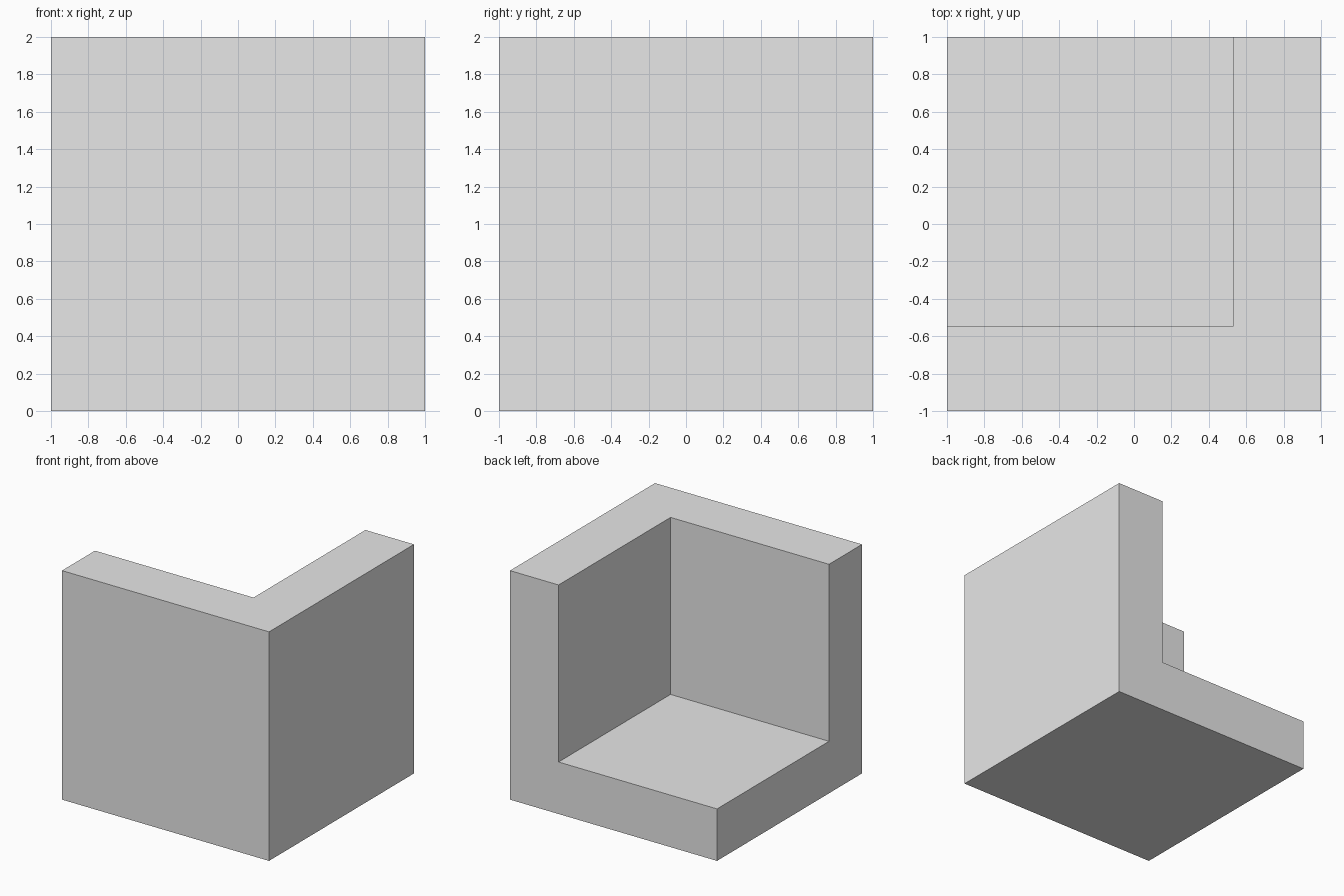
import bpy
from mathutils import Vector

default_cube = bpy.data.objects.get("Cube")
if default_cube:
    bpy.data.objects.remove(default_cube, do_unlink=True)

grey = bpy.data.materials.new("light_grey")
grey.use_nodes = True
grey.diffuse_color = (0.8, 0.8, 0.8, 1)
grey.node_tree.nodes["Principled BSDF"].inputs["Base Color"].default_value = grey.diffuse_color


def box(name, low, high):
    """Add a box spanning two opposite corners."""
    low, high = Vector(low), Vector(high)
    bpy.ops.mesh.primitive_cube_add(size=1, location=(low + high) / 2)
    obj = bpy.context.object
    obj.name = name
    obj.scale = high - low
    bpy.ops.object.transform_apply(location=True, rotation=False, scale=True)
    obj.data.materials.append(grey)
    return obj


# Solid block, to become a floor with a front wall and a left wall
corner_block = box("corner_block", (-1, -1, 0), (1, 1, 2))

# Hollow open at the top, the back and the right side
hollow = box("hollow_cutter", (-1.5, -0.545, 0.454), (0.531, 1.5, 2.5))
hollow.hide_render = True
hollow.hide_set(True)

bpy.context.view_layer.objects.active = corner_block
cut = corner_block.modifiers.new("hollow", 'BOOLEAN')
cut.operation = 'DIFFERENCE'
cut.solver = 'EXACT'
cut.object = hollow
bpy.ops.object.modifier_apply(modifier=cut.name)
bpy.data.objects.remove(hollow, do_unlink=True)
